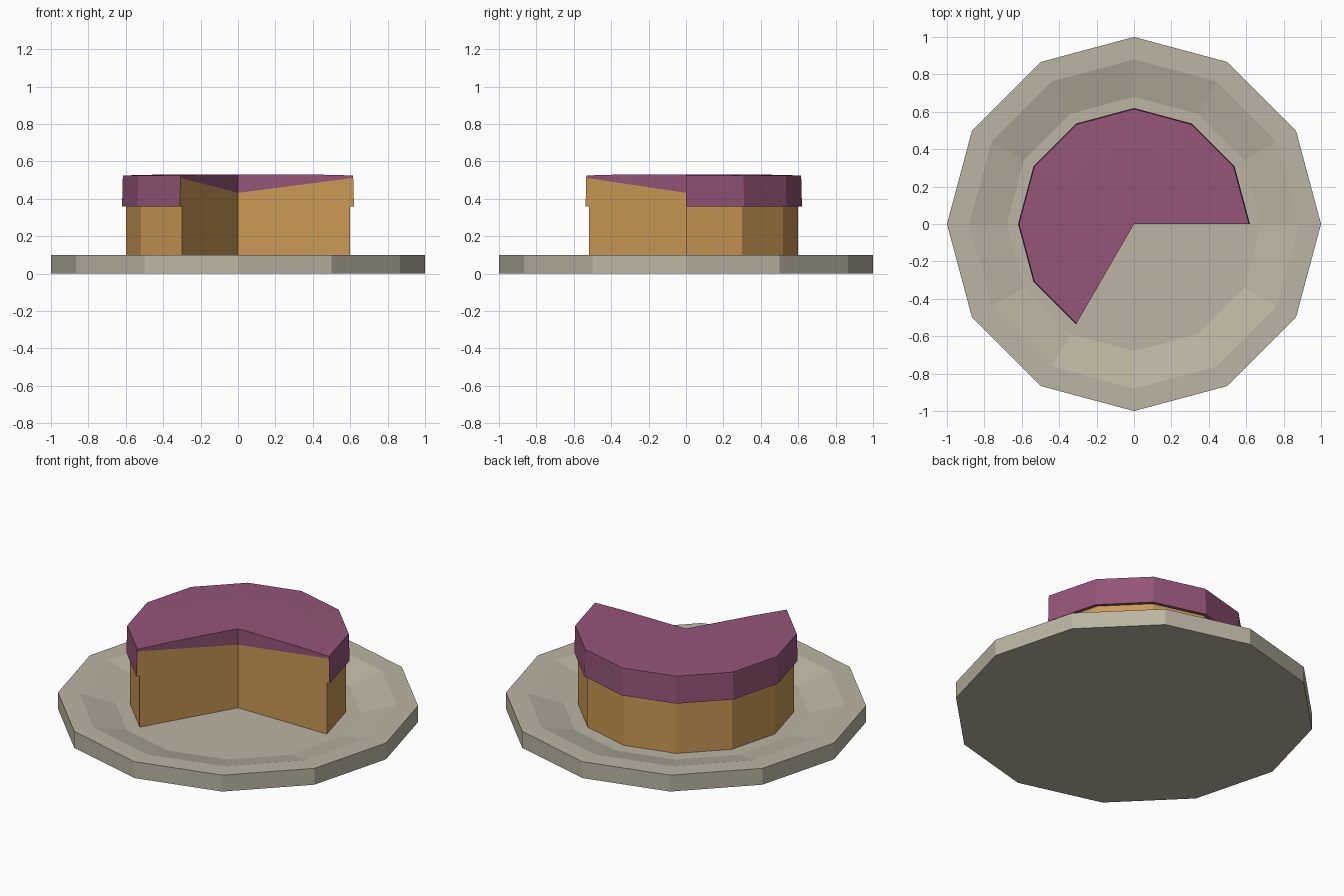
import bpy, bmesh
from math import cos, sin, radians

if "Cube" in bpy.data.objects:
    bpy.data.objects.remove(bpy.data.objects["Cube"])


def material(name, rgb):
    m = bpy.data.materials.new(name)
    m.diffuse_color = (*rgb, 1)
    m.use_nodes = True
    m.node_tree.nodes["Principled BSDF"].inputs["Base Color"].default_value = m.diffuse_color
    return m


def revolve(name, profile, steps, mats, strip_mats, caps=()):
    """Sweep an (r, z) profile round z in 30 degree steps; caps close the cut ends."""
    full = steps == 12
    bm = bmesh.new()
    axis = {i: bm.verts.new((0, 0, z)) for i, (r, z) in enumerate(profile) if r == 0}
    rows = []
    for k in range(steps if full else steps + 1):
        a = radians(30 * k)
        rows.append([axis[i] if r == 0 else bm.verts.new((r * cos(a), r * sin(a), z))
                     for i, (r, z) in enumerate(profile)])
    for k in range(steps):
        a, b = rows[k], rows[(k + 1) % len(rows)]
        for i, mat in enumerate(strip_mats):
            quad = list(dict.fromkeys((a[i], a[i + 1], b[i + 1], b[i])))
            if len(quad) > 2:
                bm.faces.new(quad).material_index = mat
    for indices, mat in caps:
        for row in (rows[0], rows[-1]):
            bm.faces.new([row[i] for i in indices]).material_index = mat
    bmesh.ops.recalc_face_normals(bm, faces=bm.faces)
    me = bpy.data.meshes.new(name)
    bm.to_mesh(me)
    bm.free()
    for m in mats:
        me.materials.append(m)
    ob = bpy.data.objects.new(name, me)
    bpy.context.collection.objects.link(ob)
    return ob


china = material("china", (0.50, 0.46, 0.36))
sponge = material("sponge", (0.60, 0.32, 0.09))
icing = material("icing", (0.30, 0.09, 0.19))

# Plate with a sunken middle
revolve("plate", [(0, 0), (1, 0), (1, .1), (.88, .1), (.68, .047), (0, .047)],
        12, [china], [0] * 5)

# Cake with a third cut away: sponge below, icing over the top and rim
revolve("cut_cake",
        [(0, .047), (.6, .047), (.6, .36), (.62, .36), (.616, .512),
         (.615, .525), (.41, .53), (0, .53), (0, .432)],
        8, [sponge, icing], [0, 0, 1, 1, 1, 1, 1],
        caps=[((0, 1, 2, 3, 4, 8), 0), ((8, 4, 5, 6, 7), 1)])
